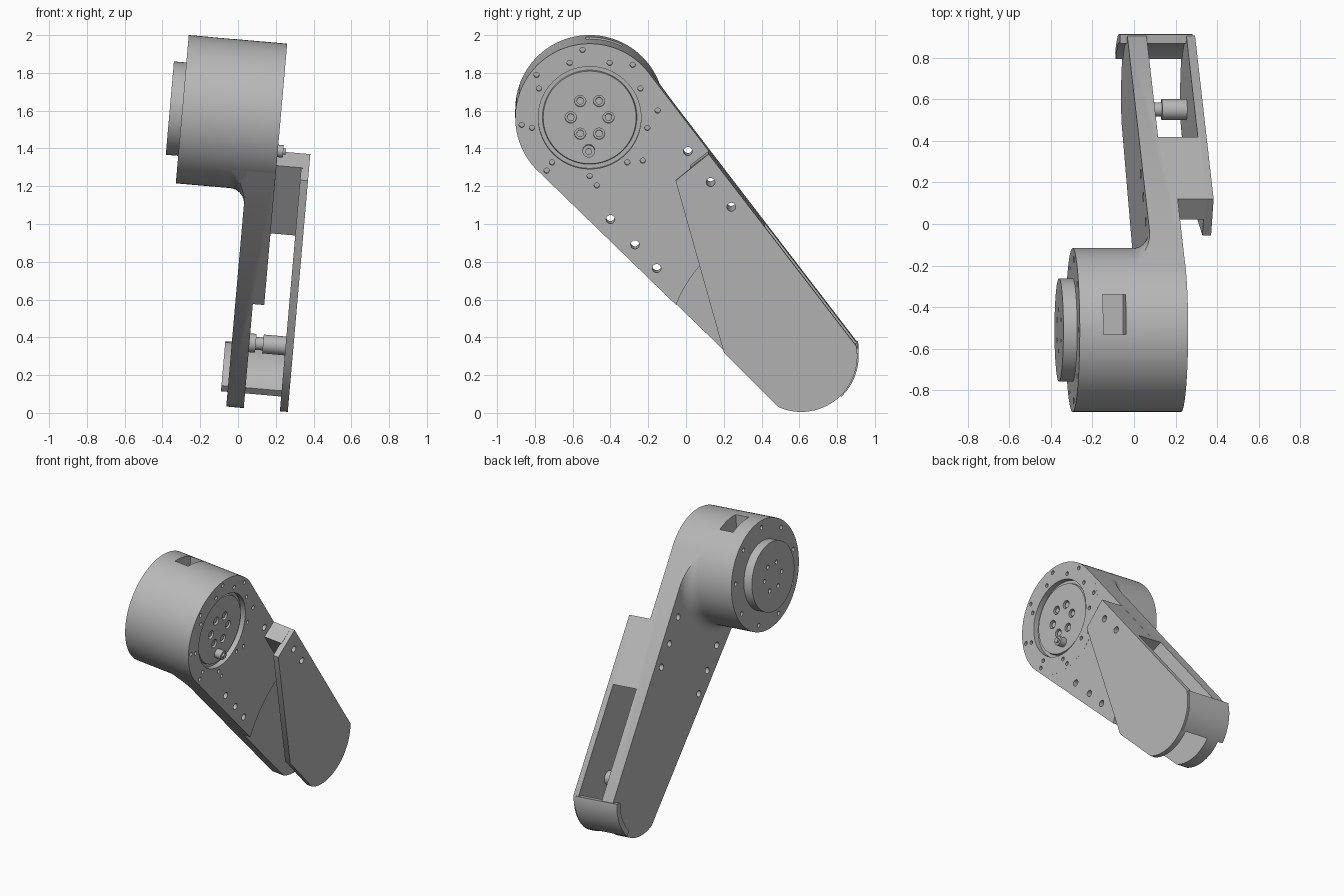
import bpy, bmesh, math
from mathutils import Matrix, Vector
from mathutils.geometry import convex_hull_2d

cube = bpy.data.objects.get("Cube")
if cube:
    bpy.data.objects.remove(cube, do_unlink=True)

grey = bpy.data.materials.new("plain grey")
grey.use_nodes = True
grey.diffuse_color = (0.48, 0.48, 0.48, 1)
grey.node_tree.nodes["Principled BSDF"].inputs["Base Color"].default_value = grey.diffuse_color

TILT = Matrix.Rotation(math.radians(5), 4, "Y")
HUB = (-0.51, 1.576)     # drum axis (y, z)
TIP = (0.61, 0.325)      # rounded end axis
HUB_R, TIP_R = 0.394, 0.297
FACE = 0.089             # outer face of drum and arm


def arc(c, r, a0=0, a1=360, n=48):
    full = a1 - a0 == 360
    return [(c[0] + r * math.cos(math.radians(a0 + (a1 - a0) * i / (n if full else n - 1))),
             c[1] + r * math.sin(math.radians(a0 + (a1 - a0) * i / (n if full else n - 1))))
            for i in range(n)]


def finish(bm, name):
    bmesh.ops.recalc_face_normals(bm, faces=bm.faces)
    mesh = bpy.data.meshes.new(name)
    bm.to_mesh(mesh)
    bm.free()
    mesh.materials.append(grey)
    ob = bpy.data.objects.new(name, mesh)
    bpy.context.collection.objects.link(ob)
    return ob


def prisms(name, parts):
    """Extrude each side outline from x0 to x1, all in one object."""
    bm = bmesh.new()
    for pts, x0, x1 in parts:
        a = [bm.verts.new((x0, y, z)) for y, z in pts]
        b = [bm.verts.new((x1, y, z)) for y, z in pts]
        bm.faces.new(a)
        bm.faces.new(b)
        for i in range(len(a)):
            j = (i + 1) % len(a)
            bm.faces.new((a[i], a[j], b[j], b[i]))
    return finish(bm, name)


def lathe(name, profile, closed, n=96):
    """Turn an (x, radius) profile about the drum axis."""
    bm = bmesh.new()
    rings = [[bm.verts.new((x, y, z)) for y, z in arc(HUB, r, n=n)] for x, r in profile]
    pairs = list(zip(rings, rings[1:]))
    if closed:
        pairs.append((rings[-1], rings[0]))
    else:
        bm.faces.new(rings[0])
        bm.faces.new(rings[-1])
    for p, q in pairs:
        for i in range(n):
            j = (i + 1) % n
            bm.faces.new((p[i], p[j], q[j], q[i]))
    return finish(bm, name)


def boolean(ob, cutter, operation="DIFFERENCE"):
    mod = ob.modifiers.new("cut", "BOOLEAN")
    mod.operation, mod.solver, mod.object = operation, "EXACT", cutter
    bpy.context.view_layer.objects.active = ob
    bpy.ops.object.modifier_apply(modifier=mod.name)


def hull(pts):
    return [pts[i] for i in convex_hull_2d([Vector(p) for p in pts])]


# Side outline shared by the arm and the fillet
tip_arc = arc(TIP, TIP_R, 246, 370, 30)
outline = hull(arc(HUB, HUB_R - 0.0005, n=96) + tip_arc)

# Drum with raised boss on one side and recessed disc on the other
drum = lathe("drum", [(-0.5, 0.248), (-0.434, 0.248), (-0.434, HUB_R), (FACE, HUB_R),
                      (FACE, 0.272), (0.05, 0.272), (0.05, 0.25), (0.068, 0.246)], False)

# Arm plate, hollowed towards the tip
arm = prisms("arm_plate", [(outline, -0.065, FACE - 0.0005)])
cavity = prisms("cavity_cutter", [(arc(TIP, 0.71, n=128), 0.028, 0.4)])
recess = prisms("recess_cutter", [(arc(HUB, 0.3), -0.2, 0.2)])
boolean(arm, cavity)
boolean(arm, recess)

# Fillet between drum and arm plate
R = 0.08
curve = [(-0.065 - R + R * math.sin(math.radians(a)), HUB_R + R - R * math.cos(math.radians(a)))
         for a in range(0, 91, 10)]
fillet = lathe("drum_fillet", curve + [(-0.05, HUB_R + R), (-0.05, 0.36), (-0.065 - R, 0.36)], True)
trim = prisms("fillet_trim", [(outline, -0.3, 0.0)])
boolean(fillet, trim, "INTERSECT")

# Cover plate beside the cavity
top_a, top_b = Vector((0.12, 1.398)), Vector(tip_arc[-1])
cover = prisms("cover_plate", [([(-0.055, 1.257), (0.2, 0.345)] + tip_arc + [tuple(top_a)], 0.22, 0.262)])

# Solid bridge joining arm and cover along the upper edge
along = (top_b - top_a).normalized()
inward = Vector((along.y, -along.x)) * 0.125
end = top_a + along * 0.5
bridge = prisms("upper_bridge", [([tuple(p) for p in (top_a, end, end + inward, top_a + inward)], 0.02, 0.23)])
boolean(bridge, prisms("bridge_cutter", [(arc(TIP, 0.71, n=128), 0, 0.4)]))

# Curved end wall with a lip past the arm plate
band = arc(TIP, 0.304, -46, 9, 20) + arc(TIP, 0.262, 9, -46, 20)
end_wall = prisms("end_wall", [(band, -0.1, 0.25)])

# Stop pins inside the cavity
PIN = (0.55, 0.375)
stop_pin = prisms("stop_pin", [(arc(PIN, 0.05), 0.1, 0.225), (arc(PIN, 0.05), 0.02, 0.062),
                               (arc(PIN, 0.034), 0.05, 0.11)])

# Holes: two rings on the open face, one on the boss side, and arm bolt holes
def ring(r, count, start):
    return [(HUB[0] + r * math.cos(math.radians(start + 360 * i / count)),
             HUB[1] + r * math.sin(math.radians(start + 360 * i / count))) for i in range(count)]


face_holes = prisms("face_hole_cutter",
                    [(arc(p, 0.014, n=16), 0.05, 0.2) for p in ring(0.362, 8, 6) + ring(0.31, 9, 30)])
disc_holes = prisms("disc_hole_cutter",
                    [(arc(p, 0.03, n=20), 0.04, 0.2) for p in ring(0.1, 6, 0)] +
                    [(arc(p, 0.015, n=16), -0.6, -0.47) for p in ring(0.1, 6, 0)] +
                    [(arc(p, 0.015, n=16), -0.47, -0.4) for p in ring(0.345, 9, 10)])
bolts = [(0.01, 1.398), (0.13, 1.248), (0.24, 1.117), (-0.4, 1.037), (-0.27, 0.902), (-0.155, 0.776)]
bolt_holes = prisms("bolt_hole_cutter", [(arc(p, 0.023, n=20), -0.2, 0.4) for p in bolts])
pocket = prisms("pocket_cutter", [([(-0.53, 1.8), (-0.34, 1.8), (-0.34, 2.1), (-0.53, 2.1)], -0.32, -0.21)])
for cutter in (face_holes, disc_holes, pocket):
    boolean(drum, cutter)
boolean(arm, face_holes)
for part in (arm, cover, bridge):
    boolean(part, bolt_holes)

# Screws in the disc and the protruding locating pin
screws = prisms("disc_screws", [(arc(p, 0.019, n=20), 0.03, 0.06) for p in ring(0.1, 6, 0)])
low = (HUB[0] - 0.005, 1.4)
locating_pin = prisms("locating_pin", [(arc(low, 0.033, n=24), 0.05, 0.118), (arc(low, 0.017, n=24), 0.1, 0.132)])

# Remove cutters, tilt the assembly and shade
for ob in list(bpy.data.objects):
    if ob.name.endswith(("_cutter", "_trim")):
        bpy.data.objects.remove(ob, do_unlink=True)
bpy.ops.object.select_all(action="DESELECT")
for ob in (drum, arm, fillet, cover, bridge, end_wall, stop_pin, screws, locating_pin):
    ob.data.transform(TILT)
    ob.select_set(True)
    bpy.context.view_layer.objects.active = ob
bpy.ops.object.shade_smooth_by_angle(angle=math.radians(30))
